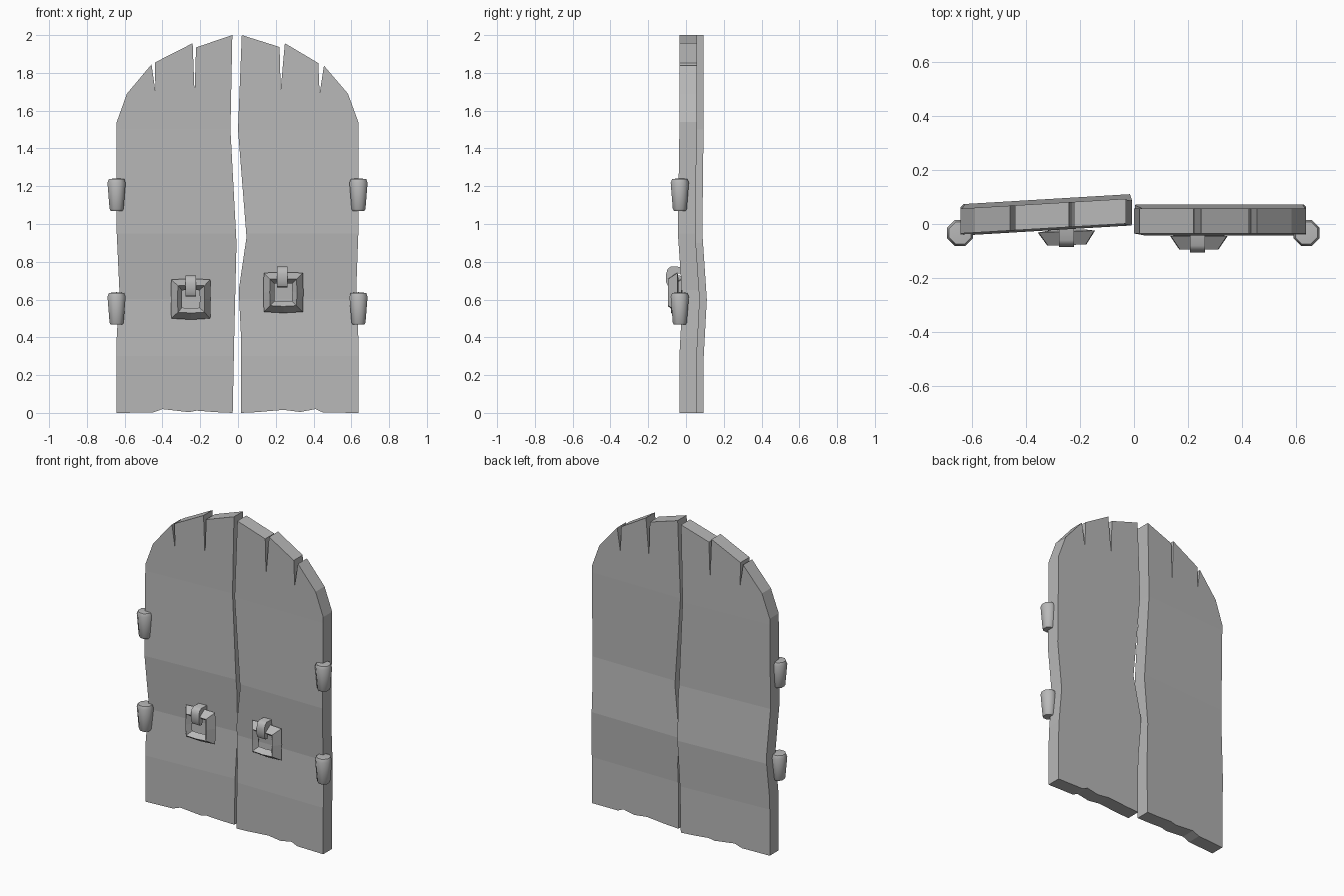
import bpy, bmesh, math
from mathutils import Matrix

if "Cube" in bpy.data.objects:
    bpy.data.objects.remove(bpy.data.objects["Cube"], do_unlink=True)

grey = bpy.data.materials.new("stone_grey")
grey.use_nodes = True
GREY = (0.48, 0.48, 0.48, 1)
grey.diffuse_color = GREY
grey.node_tree.nodes["Principled BSDF"].inputs["Base Color"].default_value = GREY


def finish(name, bm, smooth=None):
    """Turn a bmesh into a named, coloured object."""
    bmesh.ops.recalc_face_normals(bm, faces=bm.faces)
    me = bpy.data.meshes.new(name)
    bm.to_mesh(me)
    bm.free()
    me.materials.append(grey)
    ob = bpy.data.objects.new(name, me)
    bpy.context.collection.objects.link(ob)
    if smooth:
        bpy.ops.object.select_all(action='DESELECT')
        ob.select_set(True)
        bpy.context.view_layer.objects.active = ob
        bpy.ops.object.shade_smooth_by_angle(angle=math.radians(smooth))
    return ob


def extrude_polygon(bm, points, vector):
    face = bm.faces.new([bm.verts.new(p) for p in points])
    ext = bmesh.ops.extrude_face_region(bm, geom=[face], use_keep_orig=True)
    verts = [g for g in ext["geom"] if isinstance(g, bmesh.types.BMVert)]
    bmesh.ops.translate(bm, verts=verts, vec=vector)


# Warp of the boards: (height, depth offset)
WARP = [(0, 0), (0.3, 0), (0.6, 0.016), (0.95, -0.008), (1.5, 0), (2.1, 0)]


def warp(z):
    for (z0, y0), (z1, y1) in zip(WARP, WARP[1:]):
        if z <= z1:
            return y0 + (y1 - y0) * max(0, z - z0) / (z1 - z0)
    return 0


def swing(x, hinge_x, angle):
    """Depth shift of a leaf that is slightly ajar."""
    return abs(x - hinge_x) * math.tan(angle)


def door_leaf(name, outline, hinge_x, angle):
    bm = bmesh.new()
    extrude_polygon(bm, [(x, -0.035, z) for x, z in outline], (0, 0.092, 0))
    for z, _ in WARP[1:-1]:
        bmesh.ops.bisect_plane(bm, geom=bm.verts[:] + bm.edges[:] + bm.faces[:],
                               plane_co=(0, 0, z), plane_no=(0, 0, 1), dist=1e-5)
    for v in bm.verts:
        v.co.y += warp(v.co.z) + swing(v.co.x, hinge_x, angle)
    finish(name, bm)


# Arched leaves with split tops, crooked inner edges and worn bottoms
left_outline = [
    (0.015, 0), (0.10, 0.004), (0.24, 0.016), (0.33, 0.005), (0.41, 0.02), (0.45, 0.002),
    (0.637, 0), (0.637, 0.4), (0.626, 0.65), (0.637, 0.95), (0.637, 1.54),
    (0.582, 1.69), (0.455, 1.838), (0.432, 1.69), (0.425, 1.852),
    (0.248, 1.957), (0.226, 1.71), (0.220, 1.937), (0.02, 2.0),
    (0.0, 1.5), (0.045, 0.93), (0.004, 0.65), (0.016, 0.4)]
right_outline = [
    (-0.028, 0), (-0.12, 0.004), (-0.22, 0.012), (-0.26, 0.004), (-0.40, 0.02), (-0.45, 0.002),
    (-0.642, 0), (-0.642, 0.4), (-0.628, 0.65), (-0.642, 0.95), (-0.642, 1.54),
    (-0.588, 1.69), (-0.458, 1.845), (-0.437, 1.70), (-0.440, 1.855),
    (-0.24, 1.957), (-0.23, 1.69), (-0.222, 1.935), (-0.03, 2.0),
    (-0.04, 1.5), (-0.008, 0.9), (-0.014, 0.65), (-0.02, 0.4)]
AJAR = math.radians(3.4)
door_leaf("left_door_leaf", left_outline, 0.637, 0)
door_leaf("right_door_leaf", right_outline, -0.642, AJAR)


# Tapered hinge pins
def hinge(name, x, z):
    bm = bmesh.new()
    profile = [(0, 0), (0.034, 0.0), (0.040, 0.010), (0.052, 0.148), (0.044, 0.168), (0, 0.172)]
    vs = [bm.verts.new((r, 0, h)) for r, h in profile]
    edges = [bm.edges.new(p) for p in zip(vs, vs[1:])]
    bmesh.ops.spin(bm, geom=vs + edges, cent=(0, 0, 0), axis=(0, 0, 1),
                   angle=math.tau, steps=8, use_duplicate=False)
    bmesh.ops.remove_doubles(bm, verts=bm.verts, dist=1e-4)
    bmesh.ops.rotate(bm, verts=bm.verts, cent=(0, 0, 0),
                     matrix=Matrix.Rotation(math.pi / 8, 3, 'Z'))
    bmesh.ops.translate(bm, verts=bm.verts, vec=(x, -0.033, z))
    finish(name, bm, 50)


for side, x in (("left", 0.638), ("right", -0.643)):
    hinge(side + "_upper_hinge", x, 1.07)
    hinge(side + "_lower_hinge", x, 0.467)


# Square pull ring with a faceted section
def pull_ring(name, x, y, z, angle):
    bm = bmesh.new()
    section = [(0.103, 0), (0.070, -0.05), (0.046, -0.018), (0.062, 0.006)]
    loops = []
    for cx, cz in [(-1, -1), (0, -1.06), (1, -1), (1.03, 0), (1, 1), (0, 1.04), (-1, 1), (-1.03, 0)]:
        loops.append([bm.verts.new((cx * r, d, cz * r)) for r, d in section])
    for a, b in zip(loops, loops[1:] + loops[:1]):
        for i in range(4):
            j = (i + 1) % 4
            bm.faces.new((a[i], a[j], b[j], b[i]))
    bmesh.ops.rotate(bm, verts=bm.verts, cent=(0, 0, 0), matrix=Matrix.Rotation(angle, 3, 'Z'))
    bmesh.ops.translate(bm, verts=bm.verts, vec=(x, y, z))
    finish(name, bm)


# Rounded staple that holds the ring to the leaf
def staple(name, x, y, z):
    bm = bmesh.new()
    side = [(0.05, 0.052), (-0.035, 0.055), (-0.053, 0.042), (-0.060, 0.015),
            (-0.060, -0.028), (-0.048, -0.052), (-0.030, -0.055), (-0.020, -0.035),
            (-0.020, 0.005), (0.0, 0.018), (0.05, 0.018)]
    extrude_polygon(bm, [(x - 0.028, y + d, z + h) for d, h in side], (0.056, 0, 0))
    finish(name, bm, 40)


pull_ring("left_pull_ring", 0.24, -0.045, 0.638, 0)
staple("left_ring_staple", 0.235, -0.045, 0.72)
pull_ring("right_pull_ring", -0.25, -0.028, 0.603, math.radians(2))
staple("right_ring_staple", -0.25, -0.025, 0.672)
